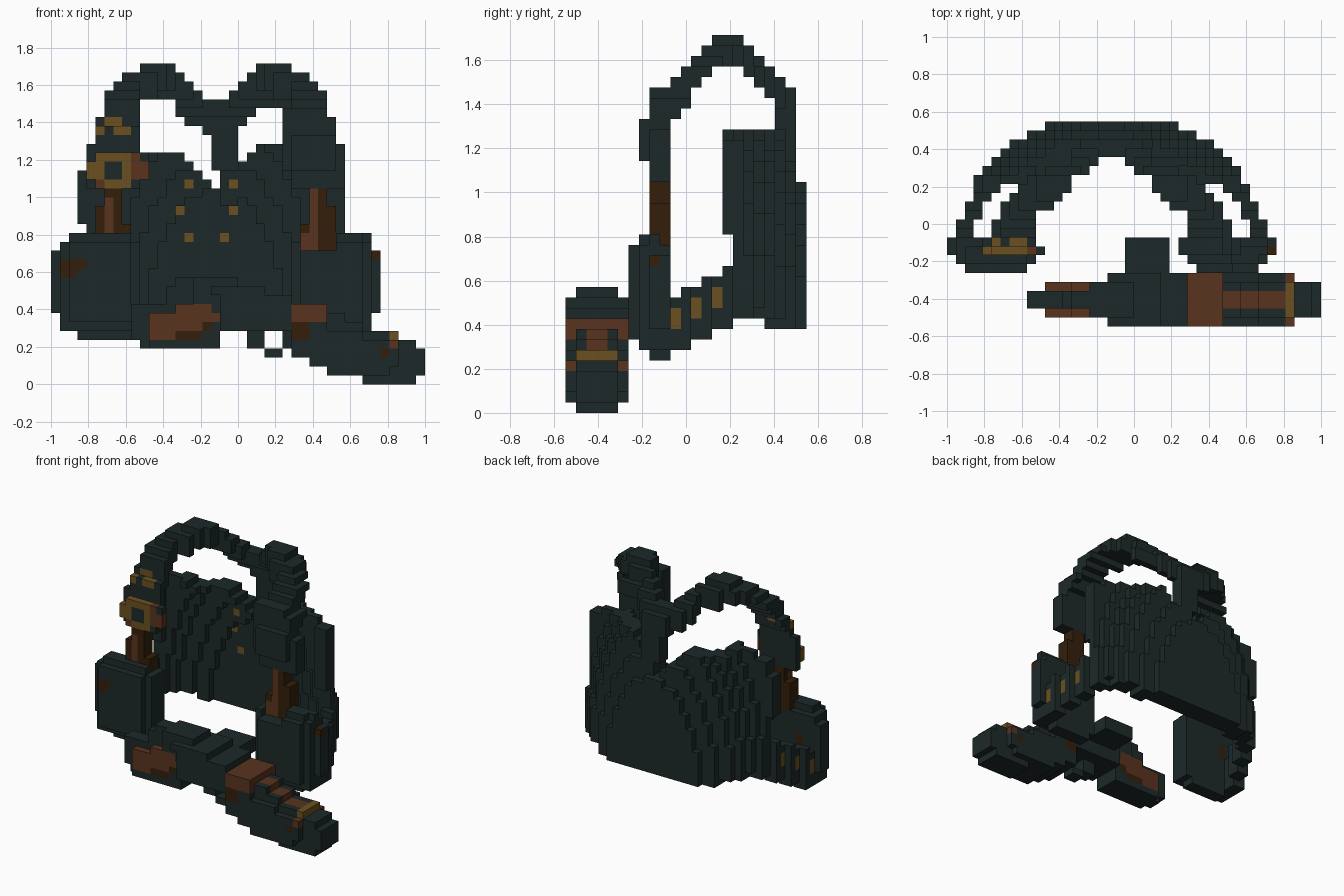
import bpy, bmesh, math

if "Cube" in bpy.data.objects:
    bpy.data.objects.remove(bpy.data.objects["Cube"], do_unlink=True)

U = 2 / 42                      # edge of one block
ORIGIN = (-1.0, -11.5 * U, 0.0)
DARK, BROWN, UMBER, GOLD = range(4)
COLOURS = [("dark slate", (0.0125, 0.022, 0.022)), ("rust brown", (0.100, 0.033, 0.0135)),
           ("dark umber", (0.033, 0.0135, 0.003)), ("dull gold", (0.145, 0.081, 0.014))]
MATS = []
for label, rgb in COLOURS:
    m = bpy.data.materials.new(label)
    m.use_nodes = True
    m.diffuse_color = (*rgb, 1)
    bsdf = m.node_tree.nodes["Principled BSDF"]
    bsdf.inputs["Base Color"].default_value = (*rgb, 1)
    bsdf.inputs["Roughness"].default_value = 0.9
    MATS.append(m)


def box(cells, i, j, k, mat=DARK):
    """Fill a box of blocks; i, j, k are (start, end) ranges."""
    for a in range(*i):
        for b in range(*j):
            for c in range(*k):
                cells[a, b, c] = mat


def paint(cells, i, j, k, mat):
    """Recolour the blocks that already exist in a box."""
    for p in cells:
        if i[0] <= p[0] < i[1] and j[0] <= p[1] < j[1] and k[0] <= p[2] < k[1]:
            cells[p] = mat


def carve(cells, i, j, k):
    """Remove a box of blocks."""
    for p in list(cells):
        if i[0] <= p[0] < i[1] and j[0] <= p[1] < j[1] and k[0] <= p[2] < k[1]:
            del cells[p]


def mirror(cells):
    return {(36 - i, j, k): m for (i, j, k), m in cells.items()}


def build(name, cells):
    """Make one mesh from the outside faces of a set of blocks."""
    bm = bmesh.new()
    verts = {}

    def vert(p):
        if p not in verts:
            verts[p] = bm.verts.new([o + U * c for o, c in zip(ORIGIN, p)])
        return verts[p]

    for p, mat in cells.items():
        for ax in range(3):
            u, v = (ax + 1) % 3, (ax + 2) % 3
            for side in (0, 1):
                n = list(p)
                n[ax] += 2 * side - 1
                if tuple(n) in cells:
                    continue
                ring = []
                for du, dv in ((0, 0), (1, 0), (1, 1), (0, 1)):
                    q = list(p)
                    q[ax] += side
                    q[u] += du
                    q[v] += dv
                    ring.append(vert(tuple(q)))
                f = bm.faces.new(ring if side else ring[::-1])
                f.material_index = mat
    me = bpy.data.meshes.new(name)
    bm.to_mesh(me)
    bm.free()
    for m in MATS:
        me.materials.append(m)
    bpy.context.collection.objects.link(bpy.data.objects.new(name, me))


# Bowl-shaped back plate: the shell moves forward away from its low centre
OUTER = [23] * 8 + [22] * 2 + [21] * 2 + [20, 19, 18, 17, 17, 16, 16]
TOP = [22, 23, 24, 25] + [26] * 5 + [27] * 4 + [26, 26, 24]


def shell(d, k):
    """Inner and outer depth of the plate at a distance from the axis."""
    out = OUTER[min(18, round(math.hypot(d, (k - 8) * 0.57)))]
    return max(15 if k >= 17 and not 10 <= d <= 12 else 16, out - 3), max(out, 17)


plate = {}
for i in range(3, 33):
    d = abs(i - 18)
    low = 8 if d < 10 else 9 if d < 13 else 10 if d < 15 else 18
    for k in range(low, 27 if 23 <= i < 31 else TOP[d]):
        box(plate, (i, i + 1), shell(d, k), (k, k + 1))
# gold studs on the inside
for i, k in ((15, 22), (14, 19), (15, 16), (20, 22), (20, 19), (19, 16)):
    plate[i, shell(abs(i - 18), k)[0], k] = GOLD
build("back_plate", plate)

# Spine post where the straps meet
stem = {}
box(stem, (19, 21), (19, 22), (20, 24))
box(stem, (18, 21), (20, 22), (24, 28))
box(stem, (17, 21), (20, 22), (28, 31))
box(stem, (17, 20), (19, 21), (30, 32))
build("strap_post", stem)

# Shoulder strap: one slice (i range, k range) for each depth j
SLICES = {21: (17, 19, 28, 30), 20: (15, 18, 29, 32), 19: (14, 17, 30, 33),
          18: (14, 17, 31, 34), 17: (11, 16, 32, 35), 16: (9, 14, 33, 36),
          15: (8, 14, 33, 36), 14: (7, 13, 33, 36), 13: (6, 12, 32, 35),
          12: (6, 10, 31, 34), 11: (5, 10, 30, 33), 10: (5, 10, 28, 32),
          9: (4, 10, 22, 31), 8: (4, 10, 22, 31)}
EDGE_TOP = {4: 27, 5: 30, 6: 33, 7: 34, 8: 35, 9: 35, 15: 34, 16: 33}   # rounded edges


def strap():
    cells = {}
    for j, (i0, i1, k0, k1) in SLICES.items():
        for i in range(i0, i1):
            top = min(k1, EDGE_TOP.get(i, k1))
            box(cells, (i, i + 1), (j, j + 1), (min(k0, top - 1), top))
    box(cells, (6, 8), (8, 10), (16, 22), UMBER)          # lower tab
    box(cells, (5, 6), (8, 10), (16, 20), UMBER)
    box(cells, (8, 9), (8, 10), (16, 18), UMBER)
    return cells


right_strap = strap()
carve(right_strap, (4, 11), (8, 9), (26, 32))
carve(right_strap, (4, 11), (9, 10), (29, 32))
carve(right_strap, (4, 5), (8, 9), (22, 26))
paint(right_strap, (6, 7), (8, 9), (17, 21), BROWN)
paint(right_strap, (5, 9), (8, 9), (22, 26), GOLD)        # ring buckle
box(right_strap, (4, 5), (8, 9), (23, 25), GOLD)
paint(right_strap, (6, 8), (8, 9), (23, 25), DARK)
paint(right_strap, (5, 6), (8, 9), (22, 23), BROWN)
paint(right_strap, (9, 10), (8, 9), (23, 26), BROWN)
box(right_strap, (10, 11), (8, 9), (23, 25), BROWN)
box(right_strap, (10, 11), (8, 9), (25, 26), DARK)
paint(right_strap, (5, 6), (9, 10), (28, 29), GOLD)       # upper clip
paint(right_strap, (7, 9), (9, 10), (28, 29), GOLD)
paint(right_strap, (6, 8), (10, 11), (29, 30), GOLD)
build("right_strap", right_strap)

left_strap = mirror(strap())
box(left_strap, (27, 32), (7, 8), (24, 28))               # front clasp
box(left_strap, (26, 27), (8, 10), (24, 31))
box(left_strap, (23, 27), (18, 19), (31, 33))
box(left_strap, (28, 30), (8, 10), (15, 17), BROWN)       # tab foot
box(left_strap, (30, 32), (8, 10), (15, 17), UMBER)
paint(left_strap, (29, 30), (8, 9), (17, 22), BROWN)
build("left_strap", left_strap)


# Front hip pads
def pad():
    cells = {}
    box(cells, (2, 9), (6, 8), (7, 16))
    box(cells, (1, 10), (7, 10), (6, 16))
    box(cells, (2, 9), (7, 9), (16, 17))
    box(cells, (0, 1), (8, 10), (8, 15))
    box(cells, (3, 9), (8, 10), (5, 6))
    return cells


right_pad = pad()
paint(right_pad, (1, 3), (6, 9), (12, 14), UMBER)
paint(right_pad, (3, 4), (6, 7), (13, 14), UMBER)
paint(right_pad, (3, 4), (9, 10), (11, 13), UMBER)
build("right_pad", right_pad)
left_pad = mirror(pad())
box(left_pad, (35, 36), (8, 9), (16, 17))
carve(left_pad, (28, 32), (6, 10), (15, 17))
paint(left_pad, (36, 37), (8, 9), (14, 15), UMBER)
build("left_pad", left_pad)

# Side belts rising from the pads to the plate, with gold loops
belt = {}
for j in range(10, 19):
    i = 1 + (j - 10) // 2
    low, top = 6 + (j - 10) // 2, min(14, 11 + (j - 9) // 2)
    box(belt, (i, i + 2), (j, j + 1), (low, top))
    if j in (10, 12, 14, 16):
        k = 8 + (j - 10) // 2
        box(belt, (i, i + 1), (j, j + 1), (k, k + 2), GOLD)
build("right_belt", belt)
build("left_belt", mirror(belt))

# Gun stock
stock = {}
box(stock, (9, 11), (2, 4), (5, 9))
box(stock, (10, 11), (2, 4), (4, 5))
box(stock, (11, 14), (1, 5), (4, 8))
box(stock, (14, 16), (1, 5), (4, 9))
box(stock, (16, 19), (1, 5), (4, 10))
box(stock, (11, 13), (2, 4), (8, 9))
box(stock, (13, 16), (2, 4), (8, 11))
for j in ((1, 2), (4, 5)):
    paint(stock, (14, 18), j, (8, 9), BROWN)
    paint(stock, (11, 19), j, (7, 8), BROWN)
    paint(stock, (11, 17), j, (6, 7), BROWN)
    paint(stock, (17, 18), j, (6, 7), UMBER)
    paint(stock, (11, 14), j, (5, 6), BROWN)
    paint(stock, (14, 17), j, (5, 6), UMBER)
build("gun_stock", stock)

# Gun receiver, top sight, side slab and trigger guard
receiver = {}
box(receiver, (19, 27), (0, 6), (6, 10))
box(receiver, (18, 24), (0, 6), (10, 11))
box(receiver, (14, 19), (2, 4), (10, 12))
box(receiver, (16, 21), (1, 5), (10, 12))
box(receiver, (20, 25), (6, 10), (8, 10))
box(receiver, (22, 24), (2, 4), (4, 6))
box(receiver, (24, 26), (2, 4), (3, 4))
box(receiver, (26, 27), (2, 4), (4, 6))
build("gun_receiver", receiver)

# Gun fore end with a brown band
fore = {}
box(fore, (27, 31), (0, 6), (3, 7))
box(fore, (29, 31), (0, 6), (2, 3))
box(fore, (27, 31), (0, 6), (7, 9), BROWN)
for j in ((0, 1), (5, 6)):
    paint(fore, (27, 29), j, (5, 7), UMBER)
build("gun_fore_end", fore)

# Gun barrel and muzzle, with a brown strip along the top
barrel = {}
box(barrel, (31, 35), (0, 6), (1, 6))
box(barrel, (35, 38), (0, 6), (1, 5))
for i, k in (((31, 33), 7), ((31, 35), 6), ((35, 38), 5)):
    box(barrel, i, (1, 5), (k, k + 1))
    paint(barrel, i, (2, 4), (k, k + 1), BROWN)
box(barrel, (35, 41), (1, 5), (0, 5))
box(barrel, (38, 39), (0, 6), (2, 5))
box(barrel, (38, 39), (1, 5), (5, 6), GOLD)
box(barrel, (41, 42), (1, 5), (1, 4))
for j in ((0, 1), (5, 6)):
    paint(barrel, (38, 39), j, (4, 5), BROWN)
    paint(barrel, (37, 38), j, (3, 4), UMBER)
build("gun_barrel", barrel)
